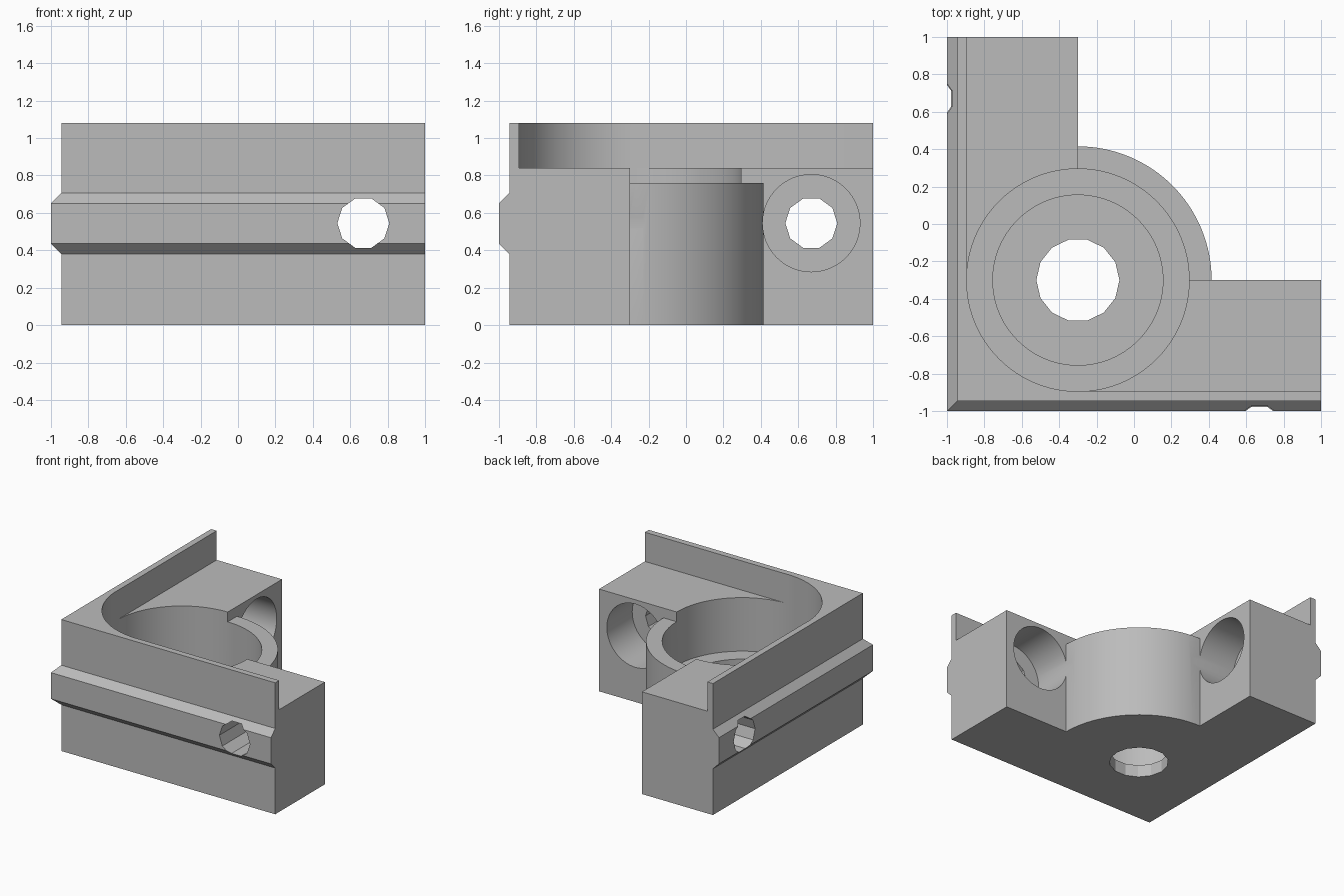
import bpy, bmesh, math

if "Cube" in bpy.data.objects:
    bpy.data.objects.remove(bpy.data.objects["Cube"])

# Shared dimensions
AXIS = -0.3          # bore axis, also the inner face of both arms
OUTER, LIP, RIB = -0.945, -0.895, -1.0
LEDGE, TOP = 0.84, 1.08
BORE = AXIS - LIP
BOLT_POS, BOLT_Z = 0.67, 0.545

grey = bpy.data.materials.new("plain_grey")
grey.use_nodes = True
colour = (0.5, 0.5, 0.5, 1)
grey.diffuse_color = colour
grey.node_tree.nodes["Principled BSDF"].inputs["Base Color"].default_value = colour


def loft(name, rings):
    """Skin a row of equal closed rings and cap both ends."""
    bm = bmesh.new()
    rows = [[bm.verts.new(p) for p in ring] for ring in rings]
    n = len(rows[0])
    for a, b in zip(rows, rows[1:]):
        for i in range(n):
            j = (i + 1) % n
            bm.faces.new((a[i], a[j], b[j], b[i]))
    bm.faces.new(rows[0])
    bm.faces.new(rows[-1])
    bmesh.ops.recalc_face_normals(bm, faces=bm.faces)
    mesh = bpy.data.meshes.new(name)
    bm.to_mesh(mesh)
    bm.free()
    mesh.materials.append(grey)
    obj = bpy.data.objects.new(name, mesh)
    bpy.context.collection.objects.link(obj)
    return obj


def upright(u, v, w):
    return (u, v, w)


def along_y(u, v, w):
    return (u, w, v)


def along_x(u, v, w):
    return (w, u, v)


def prism(name, points, low, high, place=upright):
    return loft(name, [[place(u, v, w) for u, v in points] for w in (low, high)])


def arc(u, v, radius, start, end, steps):
    angles = [math.radians(start + (end - start) * i / steps) for i in range(steps + 1)]
    return [(u + radius * math.cos(a), v + radius * math.sin(a)) for a in angles]


def circle(u, v, radius, sides):
    return arc(u, v, radius, 0, 360, sides)[:-1]


def combine(target, tool, operation):
    mod = target.modifiers.new(operation.lower(), "BOOLEAN")
    mod.operation = operation
    mod.solver = "EXACT"
    mod.object = tool
    bpy.context.view_layer.objects.active = target
    bpy.ops.object.modifier_apply(modifier=mod.name)
    bpy.data.objects.remove(tool)


# Two arms with the outer rib, swept round a mitred corner
section = [(AXIS, 0), (OUTER, 0), (OUTER, 0.38), (RIB, 0.435), (RIB, 0.65),
           (OUTER, 0.705), (OUTER, TOP), (AXIS, TOP)]
body = loft("corner_bracket", [[(1, d, z) for d, z in section],
                               [(d, d, z) for d, z in section],
                               [(d, 1, z) for d, z in section]])

# Quarter-round housing in the inner corner
reach = 0.715
edge = AXIS + reach
quarter = arc(AXIS, AXIS, reach, 0, 90, 32)
quarter += [(-0.5, edge), (-0.5, -0.5), (edge, -0.5)]
combine(body, prism("housing", quarter, 0, 0.76), "UNION")

# Stepped central bore: seat, cup and through hole
for radius, sides, floor in ((BORE, 96, 0.4), (0.455, 96, 0.1), (0.222, 14, -0.2)):
    combine(body, prism("bore", circle(AXIS, AXIS, radius, sides), floor, 1.4), "DIFFERENCE")

# Ledge recess with a rounded corner behind the thin lip
recess = arc(AXIS, AXIS, BORE - 0.001, 180, 270, 24)
recess += [(1.2, AXIS - BORE + 0.001), (1.2, 1.2), (AXIS - BORE + 0.001, 1.2)]
combine(body, prism("recess", recess, LEDGE, 1.3), "DIFFERENCE")

# Bolt hole and counterbore through each arm
for place in (along_x, along_y):
    for radius, sides, low, high in ((0.26, 64, -0.63, 0), (0.139, 10, -1.2, 0)):
        tool = prism("bolt_hole", circle(BOLT_POS, BOLT_Z, radius, sides), low, high, place)
        combine(body, tool, "DIFFERENCE")

# Smooth the round walls, keep the facets and edges crisp
bpy.ops.object.select_all(action="DESELECT")
body.select_set(True)
bpy.context.view_layer.objects.active = body
bpy.ops.object.shade_smooth_by_angle(angle=math.radians(20))
